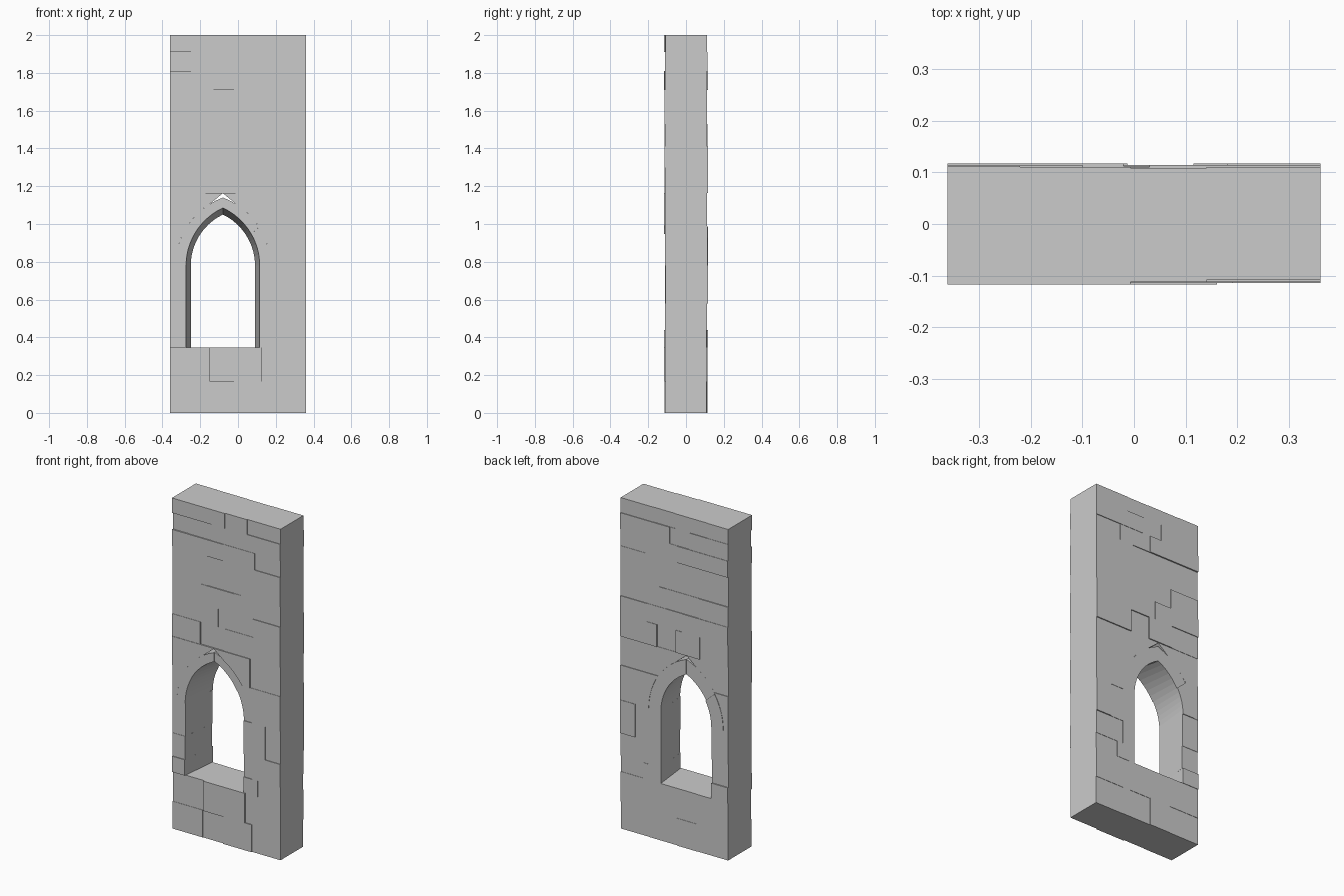
import bpy, math, random

if "Cube" in bpy.data.objects:
    bpy.data.objects.remove(bpy.data.objects["Cube"])

random.seed(4)
CX, SILL, SPRING = -0.08, 0.345, 0.78      # window axis, sill and spring heights
HF, HB, HO = 0.195, 0.17, 0.25             # half widths: front, back, outer ring
RF, RB, RO = 0.305, 0.27, 0.36             # matching arch rises


def mesh_object(name, verts, faces):
    me = bpy.data.meshes.new(name)
    me.from_pydata(verts, [], faces)
    ob = bpy.data.objects.new(name, me)
    bpy.context.collection.objects.link(ob)
    return ob


def depth():
    return random.choice((0.108, 0.110, 0.112, 0.114, 0.1165))


def brick(name, xf0, xf1, xb0, xb1, z0, z1):
    """Block with separate x limits on its front and back faces."""
    f, b = -depth(), depth()
    v = [(xf0, f, z0), (xf1, f, z0), (xb1, b, z0), (xb0, b, z0),
         (xf0, f, z1), (xf1, f, z1), (xb1, b, z1), (xb0, b, z1)]
    return mesh_object(name, v, [(3, 2, 1, 0), (4, 5, 6, 7), (0, 1, 5, 4),
                                 (1, 2, 6, 5), (2, 3, 7, 6), (3, 0, 4, 7)])


def arch(h, rise, t):
    """Offset from the axis and height on one side of a pointed arch."""
    r = (h * h + rise * rise) / (2 * h)
    a = t * math.asin(rise / r)
    return h - r + r * math.cos(a), SPRING + r * math.sin(a)


# Cutter that makes room for the arch stones, with a small gap at the peak
half = [(HO, 0.7)] + [arch(HO, RO, i / 12) for i in range(11)]
outline = [(CX + x, z) for x, z in half] + [(CX, 1.163)] + \
          [(CX - x, z) for x, z in reversed(half)]
n = len(outline)
cutter = mesh_object(
    "arch_cutter",
    [(x, -0.2, z) for x, z in outline] + [(x, 0.2, z) for x, z in outline],
    [tuple(range(n)), tuple(range(2 * n - 1, n - 1, -1))] +
    [(i, n + i, n + (i + 1) % n, (i + 1) % n) for i in range(n)])
cutter.hide_render = True
cutter.display_type = 'WIRE'

# Stone courses: bottom, top, vertical joints
courses = [
    (0.0, 0.165, [-0.16, -0.02, 0.17]),
    (0.165, SILL, [-0.15, 0.126]),
    (SILL, 0.44, [0.21]),
    (0.44, 0.58, [0.173]),
    (0.58, SPRING, [0.26]),
    (SPRING, 0.99, []),
    (0.99, 1.165, [0.16]),
    (1.165, 1.30, [-0.173, -0.013, 0.115]),
    (1.30, 1.41, [-0.054, 0.18]),
    (1.41, 1.53, [-0.167, 0.055]),
    (1.53, 1.71, [-0.13, 0.10]),
    (1.71, 1.81, [-0.02, 0.19]),
    (1.81, 1.91, [-0.25, -0.10, 0.03]),
    (1.91, 2.0, [-0.22, -0.007, 0.14]),
]
for z0, z1, joints in courses:
    xs = [-0.36] + joints + [0.36]
    if SILL <= z0 < SPRING:
        # Jamb stones beside the splayed window opening
        brick("left_jamb_stone", xs[0], CX - HF, xs[0], CX - HB, z0, z1)
        brick("right_jamb_stone", CX + HF, xs[1], CX + HB, xs[1], z0, z1)
        xs = xs[1:]
    for a, b in zip(xs, xs[1:]):
        ob = brick("wall_stone", a, b, a, b, z0, z1)
        if SPRING <= z0 < 1.1 and a < 0.1:
            m = ob.modifiers.new("arch_cut", 'BOOLEAN')
            m.object, m.operation, m.solver = cutter, 'DIFFERENCE', 'EXACT'

# Pointed arch: two curved stones per side
STEPS = 6
for side in (-1, 1):
    for t0, t1 in ((0, 0.46), (0.46, 1)):
        f, b = -depth(), depth()
        verts, faces = [], []
        for i in range(STEPS + 1):
            t = t0 + (t1 - t0) * i / STEPS
            for h, r, y in ((HF, RF, f), (HO, RO, f), (HO, RO, b), (HB, RB, b)):
                x, z = arch(h, r, t)
                verts.append((CX + side * x, y, z))
        for i in range(STEPS):
            for k in range(4):
                q = (4 * i + k, 4 * i + (k + 1) % 4,
                     4 * i + 4 + (k + 1) % 4, 4 * i + 4 + k)
                faces.append(q if side > 0 else q[::-1])
        e = 4 * STEPS
        caps = [(3, 2, 1, 0), (e, e + 1, e + 2, e + 3)]
        faces += caps if side > 0 else [c[::-1] for c in caps]
        mesh_object("arch_stone", verts, faces)
